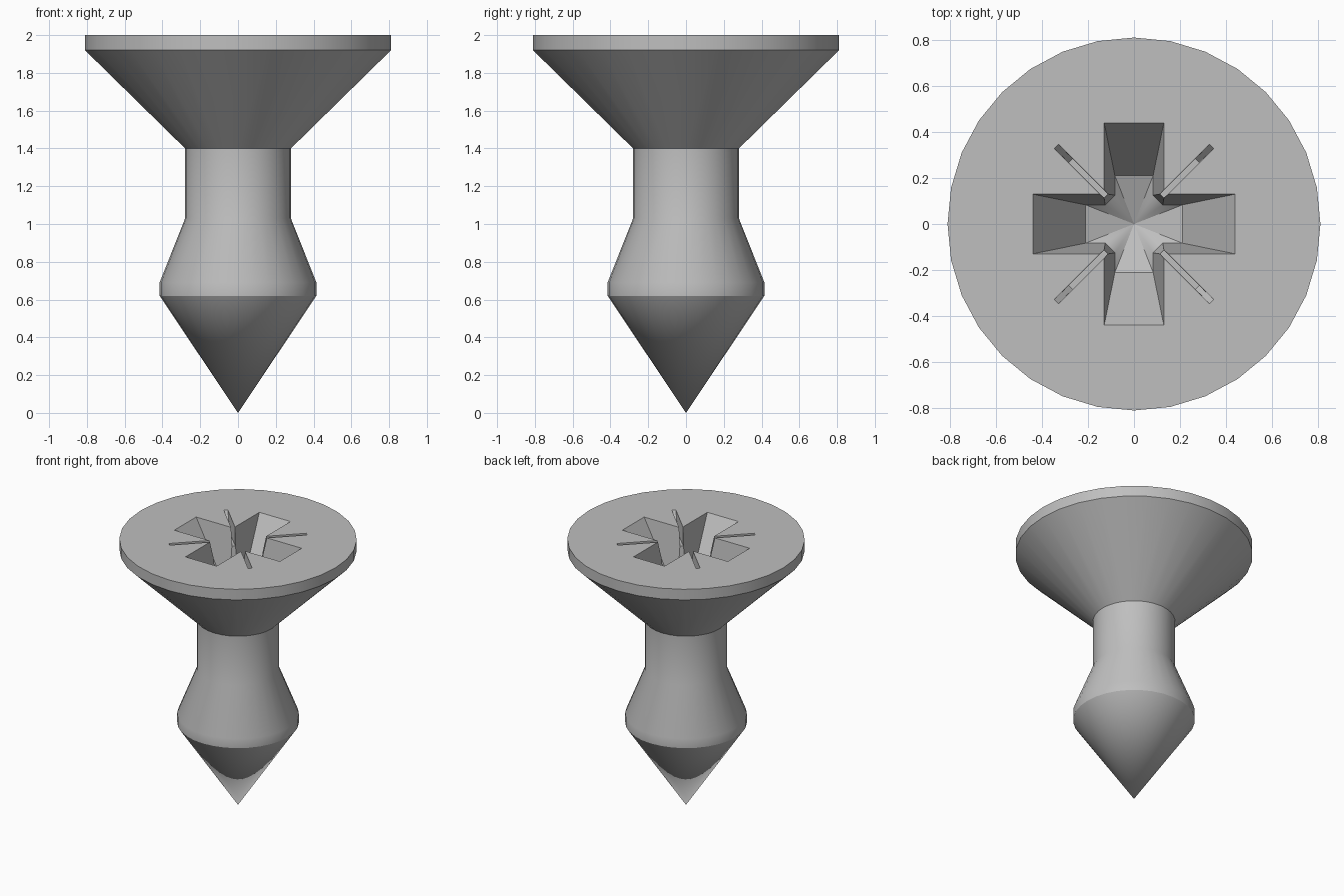
import bpy, bmesh
from math import cos, sin, pi, radians
from mathutils import Matrix

old = bpy.data.objects.get("Cube")
if old:
    bpy.data.objects.remove(old, do_unlink=True)

SIDES = 32
TOP = 2.0
RECESS_DEPTH = 0.35

steel = bpy.data.materials.new("plain grey steel")
steel.use_nodes = True
grey = (0.52, 0.52, 0.52, 1)
steel.diffuse_color = grey
steel.node_tree.nodes["Principled BSDF"].inputs["Base Color"].default_value = grey


def loft(name, rings, tip=None, turn=0):
    """Solid through rings listed bottom to top, optionally closed by a point below."""
    bm = bmesh.new()
    loops = [[bm.verts.new(p) for p in ring] for ring in rings]
    n = len(loops[0])
    for low, high in zip(loops, loops[1:]):
        for i in range(n):
            j = (i + 1) % n
            bm.faces.new((low[i], low[j], high[j], high[i]))
    bm.faces.new(loops[-1])
    if tip:
        point = bm.verts.new(tip)
        for i in range(n):
            bm.faces.new((point, loops[0][(i + 1) % n], loops[0][i]))
    else:
        bm.faces.new(loops[0][::-1])
    bmesh.ops.recalc_face_normals(bm, faces=bm.faces)
    bm.transform(Matrix.Rotation(turn, 4, 'Z'))
    mesh = bpy.data.meshes.new(name)
    bm.to_mesh(mesh)
    bm.free()
    mesh.materials.append(steel)
    obj = bpy.data.objects.new(name, mesh)
    bpy.context.collection.objects.link(obj)
    return obj


def circle(r, z):
    return [(r * cos(2 * pi * i / SIDES), r * sin(2 * pi * i / SIDES), z)
            for i in range(SIDES)]


def cross(half, reach, chamfer, z):
    """Plus-shaped outline with chamfered inner corners."""
    arm = [(half + chamfer, -half), (reach, -half), (reach, half), (half + chamfer, half)]
    points = []
    for c, s in ((1, 0), (0, 1), (-1, 0), (0, -1)):
        points += [(x * c - y * s, x * s + y * c, z) for x, y in arm]
    return points


def bar(length, half, z):
    return [(-length, -half, z), (length, -half, z), (length, half, z), (-length, half, z)]


# Turned body: pointed tip, flared collar, shank and countersunk head
profile = [(0.415, 0.62), (0.415, 0.69), (0.28, 1.03), (0.28, 1.40), (0.81, 1.92), (0.81, TOP)]
screw = loft("screw_body", [circle(r, z) for r, z in profile], tip=(0, 0, 0))

# Tapered cross recess with a conical floor, and diagonal slits
floor = TOP - RECESS_DEPTH
cutters = [loft("cross_recess_cutter",
                [cross(0.083, 0.21, 0.042, floor), cross(0.131, 0.446, 0.002, TOP + 0.01)],
                tip=(0, 0, floor - 0.08))]
for angle in (45, 135):
    cutters.append(loft("slit_cutter",
                        [bar(0.39, 0.011, TOP - 0.13), bar(0.485, 0.014, TOP + 0.012)],
                        turn=radians(angle)))

bpy.ops.object.select_all(action='DESELECT')
bpy.context.view_layer.objects.active = screw
screw.select_set(True)
for cutter in cutters:
    cutter.hide_render = True
    mod = screw.modifiers.new("recess", 'BOOLEAN')
    mod.operation = 'DIFFERENCE'
    mod.solver = 'EXACT'
    mod.object = cutter
    bpy.ops.object.modifier_apply(modifier=mod.name)
for cutter in cutters:
    bpy.data.objects.remove(cutter, do_unlink=True)

bpy.ops.object.shade_smooth_by_angle(angle=radians(30))
